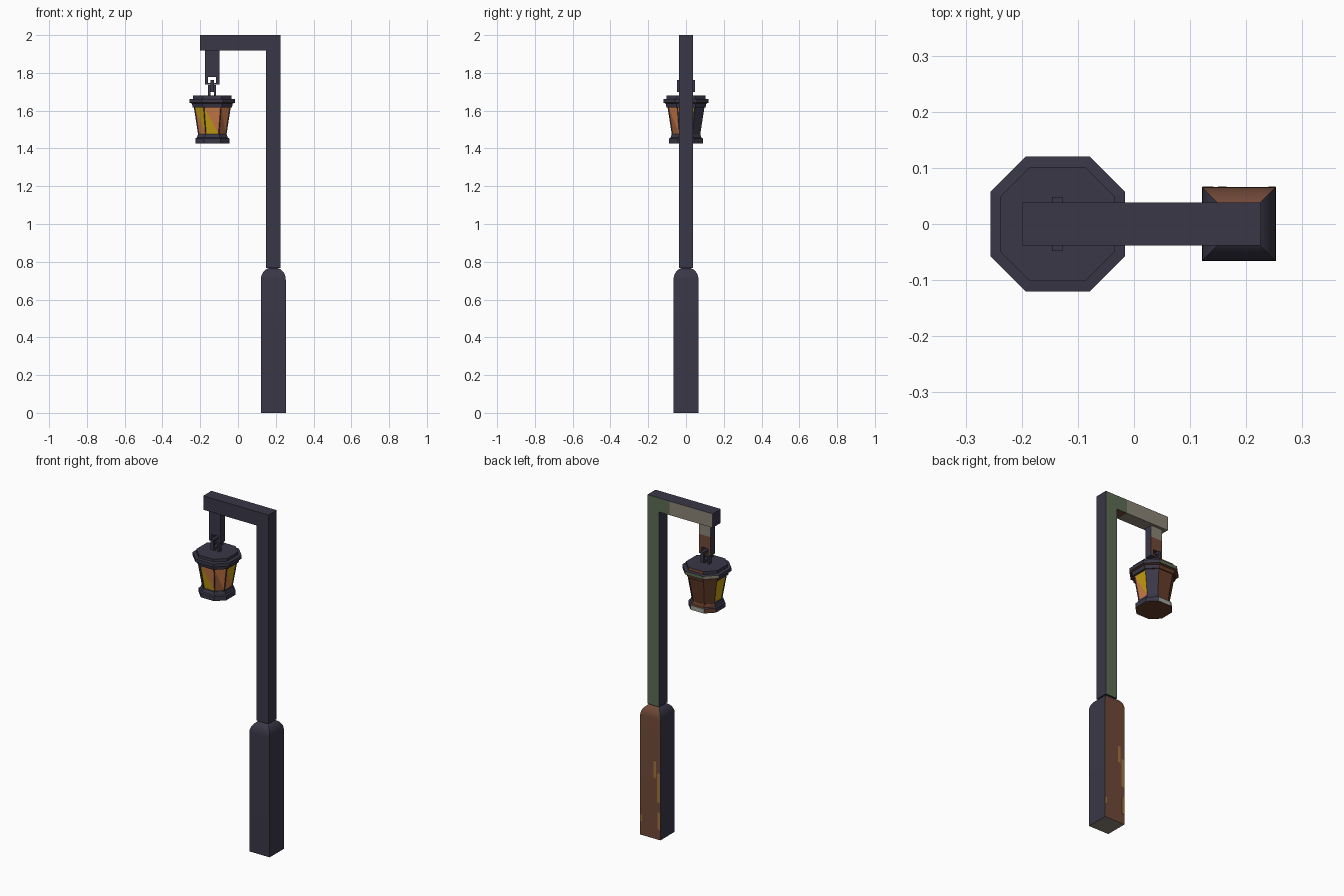
import bpy, bmesh, math
from mathutils import Vector

if "Cube" in bpy.data.objects:
    bpy.data.objects.remove(bpy.data.objects["Cube"])

# ---- palette (sRGB bytes converted to linear) ----
PALETTE = {
    "dark_iron": (58, 55, 71), "rust_brown": (112, 73, 56), "sage_green": (92, 109, 84),
    "stone_grey": (138, 132, 118), "pale_grey": (160, 160, 158), "amber_orange": (205, 125, 72),
    "amber_yellow": (200, 158, 18), "deep_orange": (165, 98, 58), "tan": (162, 114, 64),
    "dark_brown": (100, 60, 42)}
DARK, BROWN, GREEN, GREY, PALE, ORANGE, YELLOW, DEEP, TAN, UMBER = range(10)


def lin(c):
    c /= 255
    return c / 12.92 if c <= 0.04045 else ((c + 0.055) / 1.055) ** 2.4


MATS = []
for key, rgb in PALETTE.items():
    m = bpy.data.materials.new(key)
    m.diffuse_color = (*[lin(c) for c in rgb], 1)
    m.use_nodes = True
    m.node_tree.nodes["Principled BSDF"].inputs["Base Color"].default_value = m.diffuse_color
    MATS.append(m)


def finish(name, bm, rule=None, smooth=False):
    """Colour every face by rule(centre, normal) and link the object."""
    bmesh.ops.recalc_face_normals(bm, faces=bm.faces)
    bm.normal_update()
    for f in bm.faces:
        if rule:
            f.material_index = rule(f.calc_center_median(), f.normal)
    me = bpy.data.meshes.new(name)
    bm.to_mesh(me)
    bm.free()
    for m in MATS:
        me.materials.append(m)
    ob = bpy.data.objects.new(name, me)
    bpy.context.collection.objects.link(ob)
    if smooth:
        bpy.context.view_layer.objects.active = ob
        ob.select_set(True)
        bpy.ops.object.shade_smooth_by_angle(angle=math.radians(35))
        ob.select_set(False)
    return ob


def box(name, lo, hi, rule=None, cuts=()):
    """Box between two corners, with colour cuts given as (axis, position)."""
    bm = bmesh.new()
    bmesh.ops.create_cube(bm, size=1)
    for v in bm.verts:
        v.co = Vector([lo[i] if v.co[i] < 0 else hi[i] for i in range(3)])
    for axis, pos in cuts:
        n = Vector((0, 0, 0))
        n[axis] = 1
        bmesh.ops.bisect_plane(bm, geom=bm.verts[:] + bm.edges[:] + bm.faces[:],
                               plane_co=n * pos, plane_no=n)
    return finish(name, bm, rule)


def loft(bm, rings):
    """Join rings of points into a closed solid."""
    vs = [[bm.verts.new(p) for p in r] for r in rings]
    for a, b in zip(vs, vs[1:]):
        for i in range(len(a)):
            j = (i + 1) % len(a)
            bm.faces.new((a[i], a[j], b[j], b[i]))
    bm.faces.new(vs[0][::-1])
    bm.faces.new(vs[-1])


def frame(name, c, half_w, z0, z1, depth, t, bottom_open, axis):
    """Rectangular metal loop standing in the xz (axis 0) or yz (axis 1) plane."""
    bm = bmesh.new()

    def pt(u, w, z):
        return (c + u, w, z) if axis == 0 else (c + w, u, z)
    zi = z0 if bottom_open else z0 + t
    outer = [(-half_w, z0), (-half_w, z1), (half_w, z1), (half_w, z0)]
    inner = [(-half_w + t, zi), (-half_w + t, z1 - t), (half_w - t, z1 - t), (half_w - t, zi)]
    loops = [[bm.verts.new(pt(u, w, z)) for u, z in lp]
             for w in (-depth, depth) for lp in (outer, inner)]
    of, inf, ob, inb = loops
    for i in range(3 if bottom_open else 4):
        j = (i + 1) % 4
        for a, b in ((of, inf), (inf, inb), (inb, ob), (ob, of)):
            bm.faces.new((a[i], a[j], b[j], b[i]))
    if bottom_open:
        for i in (0, 3):
            bm.faces.new((of[i], inf[i], inb[i], ob[i]))
    return finish(name, bm)


# ---- square base post with a rounded top ----
PX = 0.187


def square(h, z):
    return [(PX + sx * h, sy * h, z) for sx, sy in ((-1, -1), (1, -1), (1, 1), (-1, 1))]


def base_rule(c, n):
    if n.z < -0.9:
        return GREY
    return BROWN if n.y > 0.3 and n.z < 0.85 else DARK


bm = bmesh.new()
steps = [math.radians(90 * i / 8) for i in range(9)]
loft(bm, [square(0.066, 0)] + [square(0.012 + 0.054 * math.cos(t), 0.705 + 0.063 * math.sin(t))
                               for t in steps])
finish("base_post", bm, base_rule, smooth=True)

# worn patches on the back of the base
for i, (x0, x1, z0, z1) in enumerate([(0.15, 0.165, 0.36, 0.46), (0.122, 0.142, 0.22, 0.39),
                                      (0.124, 0.140, 0.06, 0.16), (0.24, 0.252, 0.08, 0.12)]):
    box(f"worn_patch_{i + 1}", (x0, 0.065, z0), (x1, 0.067, z1), lambda c, n: TAN)

# ---- pole, arm and hanger ----
box("pole", (0.148, -0.038, 0.768), (0.225, 0.038, 1.92),
    lambda c, n: GREEN if n.y > 0.5 else DARK)


def arm_rule(c, n):
    if n.y > 0.5:
        return GREEN if c.x > 0.08 else GREY
    if n.z < -0.5:
        return BROWN if c.x > 0.08 else GREY
    return DARK


box("arm", (-0.2, -0.038, 1.918), (0.225, 0.038, 2.0), arm_rule, [(0, 0.08)])

LX = -0.137
box("hanger", (LX - 0.038, -0.022, 1.777), (LX + 0.038, 0.022, 1.918),
    lambda c, n: (GREY if c.z > 1.85 else BROWN) if n.y > 0.5 else DARK, [(2, 1.85)])
for s, side in ((-1, "left"), (1, "right")):
    xs = sorted((LX + s * 0.021, LX + s * 0.038))
    box(f"hanger_eye_{side}", (xs[0], -0.022, 1.738), (xs[1], 0.022, 1.777),
        lambda c, n: BROWN if n.y > 0.5 else DARK)
box("hanger_eye_bottom", (LX - 0.021, -0.022, 1.738), (LX + 0.021, 0.022, 1.747),
    lambda c, n: BROWN if n.y > 0.5 else DARK)

# ---- chain link and lantern loop ----
frame("chain_link", LX, 0.048, 1.70, 1.763, 0.0095, 0.012, False, 1)
frame("lantern_loop", LX, 0.021, 1.675, 1.735, 0.010, 0.012, True, 0)

# ---- eight-sided lantern ----
CX = -0.136


def octagon(h, z):
    k = h * 0.48
    pts = [(h, -k), (h, k), (k, h), (-k, h), (-h, k), (-h, -k), (-k, -h), (k, -h)]
    return [(CX + x, y, z) for x, y in pts]


def sector(c):
    """0 = right, then anticlockwise in 45 degree steps (2 = back, 6 = front)."""
    return round(math.degrees(math.atan2(c.y, c.x - CX)) / 45) % 8


def foot_rule(c, n):
    if n.z < -0.9:
        return UMBER
    if n.z > 0.9:
        return DARK
    return {2: PALE if c.z < 1.45 else UMBER, 3: UMBER}.get(sector(c), DARK)


def cap_rule(c, n):
    if n.z > 0.9:
        return DARK
    if n.z < -0.9:
        return UMBER
    if c.z < 1.64:
        return UMBER if sector(c) in (2, 3) else DARK
    return {2: GREEN if c.z < 1.66 else BROWN, 3: GREY if c.z < 1.66 else DARK}.get(sector(c), DARK)


bm = bmesh.new()
loft(bm, [octagon(h, z) for h, z in ((0.09, 1.427), (0.09, 1.453), (0.082, 1.457), (0.076, 1.474))])
finish("lantern_foot", bm, foot_rule)

bm = bmesh.new()
loft(bm, [octagon(h, z) for h, z in ((0.104, 1.618), (0.108, 1.638), (0.12, 1.642), (0.12, 1.661),
                                     (0.102, 1.663), (0.102, 1.68))])
finish("lantern_cap", bm, cap_rule)

# tapered body: inset panes, each split diagonally into two glass tints
PANES = {6: (ORANGE, YELLOW), 5: (YELLOW, ORANGE), 7: (ORANGE, DEEP),
         0: (YELLOW, ORANGE), 4: (YELLOW, YELLOW)}
bm = bmesh.new()
loft(bm, [octagon(0.075, 1.472), octagon(0.098, 1.62)])
bmesh.ops.recalc_face_normals(bm, faces=bm.faces)
bm.normal_update()
sides = [f for f in bm.faces if len(f.verts) == 4]
for f in bm.faces:
    f.material_index = UMBER if f in sides and sector(f.calc_center_median()) in (2, 3) else DARK
panes = [f for f in sides if sector(f.calc_center_median()) in PANES]
bmesh.ops.inset_individual(bm, faces=panes, thickness=0.006, depth=-0.004)
for f in panes:
    hi, lo = PANES[sector(f.calc_center_median())]
    out = Vector((f.normal.x, f.normal.y, 0))
    right = Vector((0, 0, 1)).cross(out)
    mid = f.calc_center_median()
    top_left = min(f.verts, key=lambda v: (v.co - mid).dot(right) - 3 * v.co.z)
    low_right = max(f.verts, key=lambda v: (v.co - mid).dot(right) - 3 * v.co.z)
    res = bmesh.ops.connect_vert_pair(bm, verts=[top_left, low_right])
    for e in res["edges"]:
        for g in e.link_faces:
            g.material_index = hi if g.calc_center_median().z > mid.z else lo
finish("lantern_body", bm)
